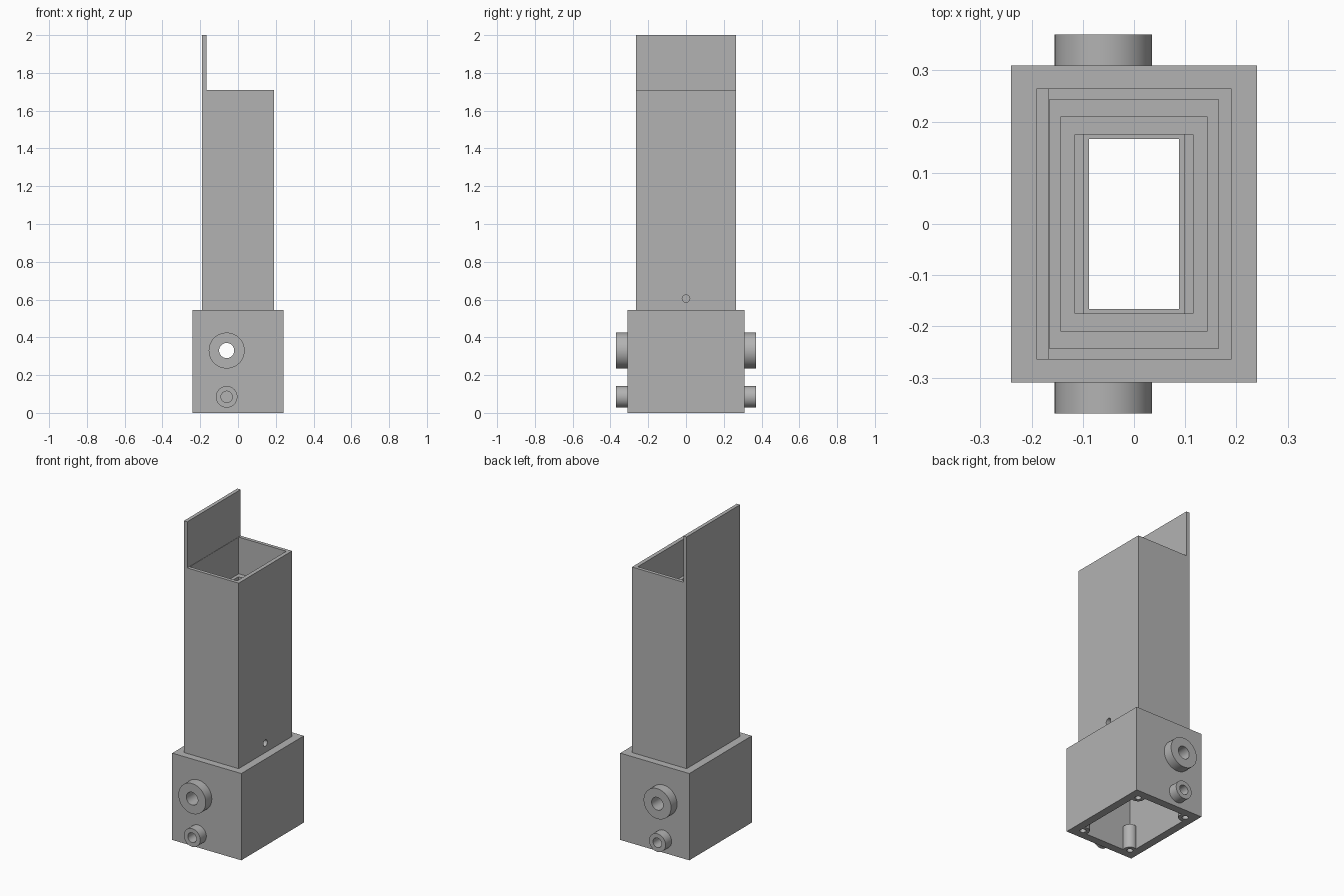
import bpy
import bmesh
import math
from mathutils import Matrix

cube = bpy.data.objects.get("Cube")
if cube:
    bpy.data.objects.remove(cube, do_unlink=True)

grey = bpy.data.materials.new("plain_grey")
grey.use_nodes = True
colour = (0.45, 0.45, 0.45, 1)
grey.diffuse_color = colour
grey.node_tree.nodes["Principled BSDF"].inputs["Base Color"].default_value = colour


def make_object(name, bm):
    bmesh.ops.recalc_face_normals(bm, faces=bm.faces)
    mesh = bpy.data.meshes.new(name)
    bm.to_mesh(mesh)
    bm.free()
    mesh.materials.append(grey)
    obj = bpy.data.objects.new(name, mesh)
    bpy.context.collection.objects.link(obj)
    return obj


def add_cylinder(bm, radius, start, end, axis, centre, sides=48):
    """Cylinder along an axis, from start to end; centre gives the other two coordinates."""
    turn = {"X": Matrix.Rotation(math.pi / 2, 4, "Y"),
            "Y": Matrix.Rotation(math.pi / 2, 4, "X"),
            "Z": Matrix.Identity(4)}[axis]
    pos = list(centre)
    pos.insert("XYZ".index(axis), (start + end) / 2)
    bmesh.ops.create_cone(bm, cap_ends=True, segments=sides, radius1=radius, radius2=radius,
                          depth=abs(end - start), matrix=Matrix.Translation(pos) @ turn)


def combine(target, bm, operation):
    """Apply a boolean with a temporary tool mesh."""
    tool = make_object("tool", bm)
    tool.hide_render = True
    mod = target.modifiers.new("cut", "BOOLEAN")
    mod.operation = operation
    mod.solver = "EXACT"
    mod.object = tool
    bpy.context.view_layer.objects.active = target
    bpy.ops.object.modifier_apply(modifier=mod.name)
    bpy.data.objects.remove(tool, do_unlink=True)


# Hollow housing: rectangular rings run up the outside and down the stepped inside
BASE_TOP, TUBE_TOP = 0.545, 1.71
rings = [(0.24, 0.31, 0), (0.24, 0.31, BASE_TOP),
         (0.19, 0.265, BASE_TOP), (0.19, 0.265, TUBE_TOP),
         (0.165, 0.243, TUBE_TOP), (0.165, 0.243, 1.48),
         (0.144, 0.209, 1.48), (0.144, 0.209, BASE_TOP),
         (0.115, 0.175, BASE_TOP), (0.115, 0.175, 0.5),
         (0.098, 0.175, 0.5), (0.098, 0.175, 0.47),
         (0.088, 0.166, 0.47), (0.088, 0.166, 0.44),
         (0.19, 0.26, 0.44), (0.19, 0.26, 0)]
bm = bmesh.new()
loops = [[bm.verts.new((sx * x, sy * y, z)) for sx, sy in ((1, 1), (-1, 1), (-1, -1), (1, -1))]
         for x, y, z in rings]
for a, b in zip(loops, loops[1:] + loops[:1]):
    for i in range(4):
        j = (i + 1) % 4
        bm.faces.new((a[i], a[j], b[j], b[i]))
housing = make_object("housing", bm)

# Corner screw posts and side ports
PORT_X, BIG_Z, SMALL_Z = -0.06, 0.33, 0.085
corners = [(sx * 0.175, sy * 0.245) for sx in (-1, 1) for sy in (-1, 1)]
bm = bmesh.new()
for c in corners:
    add_cylinder(bm, 0.04, 0, 0.15, "Z", c)
combine(housing, bm, "UNION")
bm = bmesh.new()
for side in (-1, 1):
    add_cylinder(bm, 0.095, side * 0.28, side * 0.37, "Y", (PORT_X, BIG_Z), 64)
    add_cylinder(bm, 0.057, side * 0.28, side * 0.37, "Y", (PORT_X, SMALL_Z))
combine(housing, bm, "UNION")

# Holes: through the large ports, blind in the small ports and posts, one in the tube wall
bm = bmesh.new()
add_cylinder(bm, 0.04, -0.5, 0.5, "Y", (PORT_X, BIG_Z))
for side in (-1, 1):
    add_cylinder(bm, 0.03, side * 0.29, side * 0.5, "Y", (PORT_X, SMALL_Z))
for c in corners:
    add_cylinder(bm, 0.018, -0.05, 0.12, "Z", c, 24)
add_cylinder(bm, 0.02, 0.12, 0.25, "X", (0, 0.605), 24)
combine(housing, bm, "DIFFERENCE")

# Tall side plate above the tube
bm = bmesh.new()
bmesh.ops.create_cube(bm, size=1, matrix=Matrix.Translation((-0.1785, 0, (TUBE_TOP + 2) / 2))
                      @ Matrix.Diagonal((0.023, 0.53, 2 - TUBE_TOP, 1)))
plate = make_object("side_plate", bm)

# Smooth round walls, crisp edges
bpy.ops.object.select_all(action="DESELECT")
housing.select_set(True)
bpy.context.view_layer.objects.active = housing
bpy.ops.object.shade_smooth_by_angle(angle=math.radians(30))
